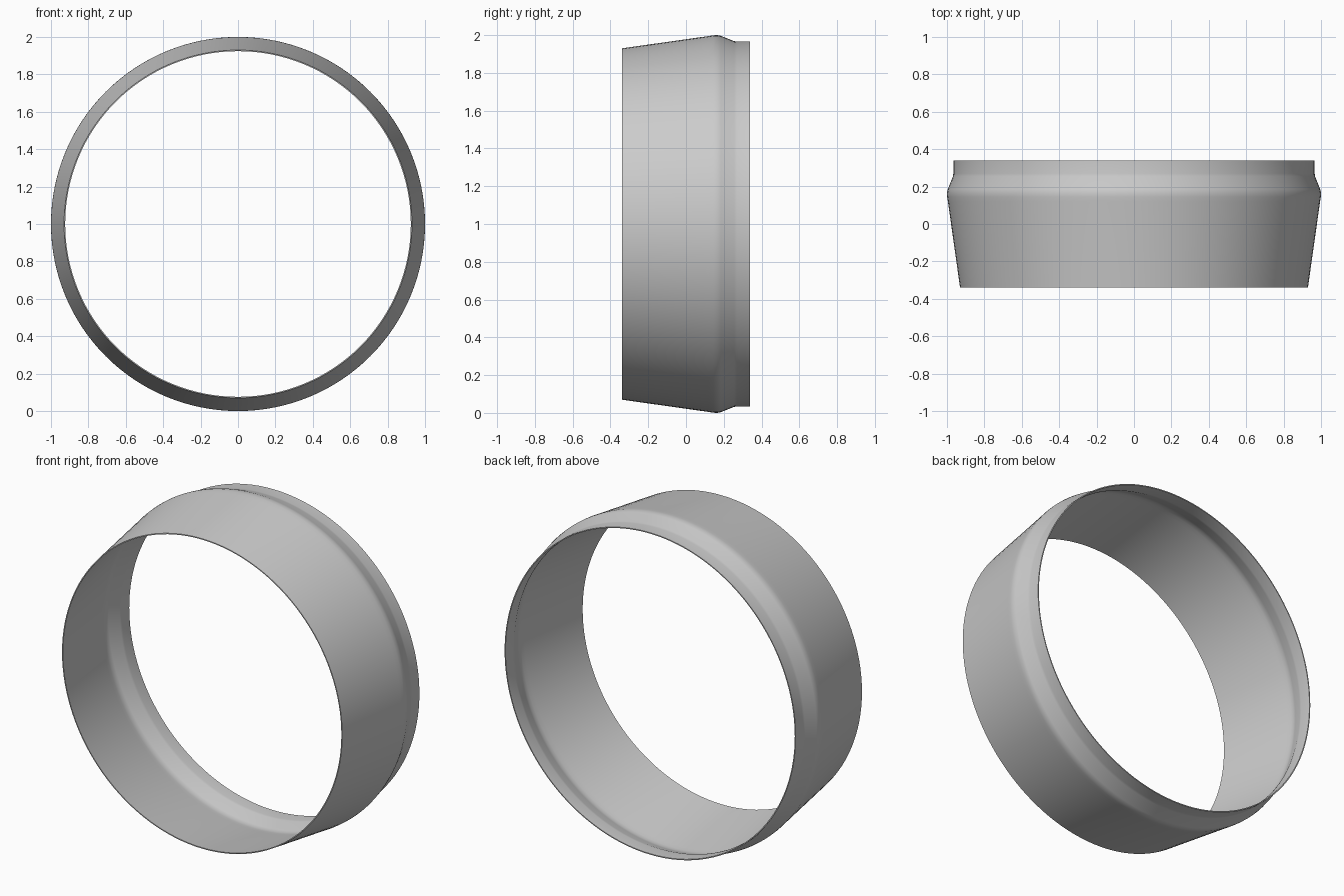
import bpy, bmesh, math

cube = bpy.data.objects.get("Cube")
if cube:
    bpy.data.objects.remove(cube, do_unlink=True)

SEGMENTS = 128
WALL = 0.006

# Plain grey surface
grey = bpy.data.materials.new("plain_grey")
grey.use_nodes = True
colour = (0.6, 0.6, 0.6, 1)
grey.diffuse_color = colour
grey.node_tree.nodes["Principled BSDF"].inputs["Base Color"].default_value = colour

# Outer wall section as (y, radius): flared sleeve, rounded shoulder, straight rear lip
outer = [(-0.34, 0.93), (0.12, 0.995), (0.145, 0.999), (0.165, 1.0),
         (0.185, 0.996), (0.255, 0.968), (0.27, 0.966), (0.34, 0.966)]
inner = [(y, r - WALL) for y, r in reversed(outer)]
section = outer + inner

# Revolve the closed section about the front-to-back axis
bm = bmesh.new()
rings = []
for y, r in section:
    angles = [math.tau * i / SEGMENTS for i in range(SEGMENTS)]
    rings.append([bm.verts.new((r * math.cos(a), y, 1 + r * math.sin(a))) for a in angles])
for k, ring in enumerate(rings):
    following = rings[(k + 1) % len(rings)]
    for i in range(SEGMENTS):
        j = (i + 1) % SEGMENTS
        bm.faces.new((ring[i], ring[j], following[j], following[i]))
bmesh.ops.recalc_face_normals(bm, faces=bm.faces)

mesh = bpy.data.meshes.new("ring_sleeve")
bm.to_mesh(mesh)
bm.free()
mesh.materials.append(grey)
sleeve = bpy.data.objects.new("ring_sleeve", mesh)
bpy.context.collection.objects.link(sleeve)

# Smooth walls with crisp rims
bpy.ops.object.select_all(action="DESELECT")
sleeve.select_set(True)
bpy.context.view_layer.objects.active = sleeve
bpy.ops.object.shade_smooth_by_angle(angle=math.radians(40))
